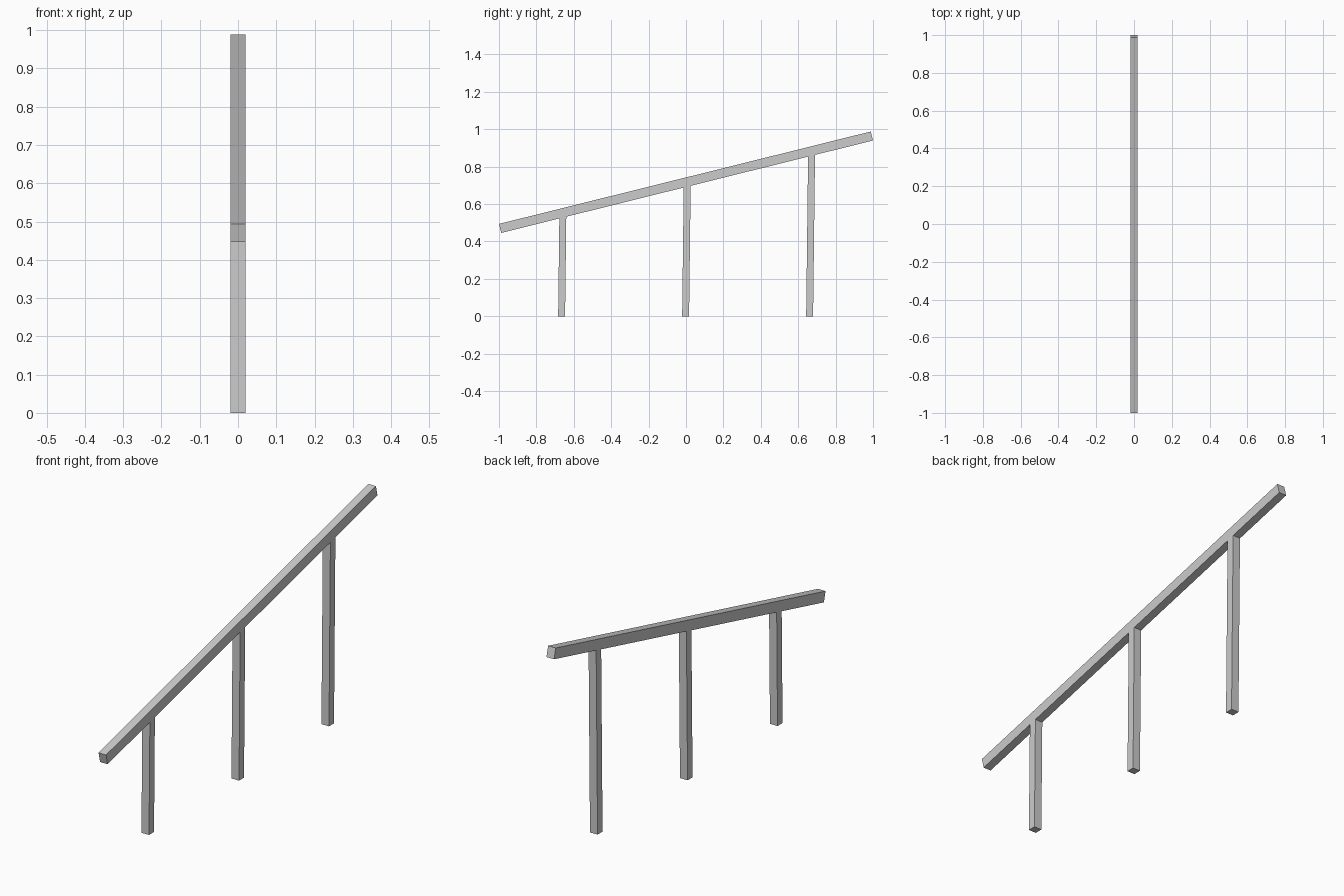
import bpy
import bmesh

if "Cube" in bpy.data.objects:
    bpy.data.objects.remove(bpy.data.objects["Cube"])

HALF_WIDTH = 0.0195                # half thickness along x
POST_HALF = 0.0185                 # half post size along y
LEAN = 0.012                       # slight lean of the posts, y per z

# Rail corners in the side (y, z) plane
low_bottom, high_bottom = (-0.988, 0.446), (1.0, 0.940)
high_top, low_top = (0.988, 0.988), (-1.0, 0.494)
slope = (high_bottom[1] - low_bottom[1]) / (high_bottom[0] - low_bottom[0])


def under_rail(y0):
    """Point where a post edge starting at (y0, 0) meets the rail underside."""
    z = (low_bottom[1] + slope * (y0 - low_bottom[0])) / (1 - slope * LEAN)
    return (y0 + LEAN * z, z)


# Side outline: rail underside with three posts hanging from it, then the top
outline = [low_bottom]
for centre in (-0.665, -0.002, 0.661):
    a, b = centre - POST_HALF, centre + POST_HALF
    outline += [under_rail(a), (a, 0), (b, 0), under_rail(b)]
outline += [high_bottom, high_top, low_top]

# Extrude the outline sideways into one solid handrail
bm = bmesh.new()
face = bm.faces.new([bm.verts.new((-HALF_WIDTH, y, z)) for y, z in outline])
side = bmesh.ops.extrude_face_region(bm, geom=[face])
moved = [v for v in side["geom"] if isinstance(v, bmesh.types.BMVert)]
bmesh.ops.translate(bm, verts=moved, vec=(2 * HALF_WIDTH, 0, 0))
if face.is_valid and len(bm.faces) < len(outline) + 2:
    bm.faces.new([v for v in face.verts])
bmesh.ops.recalc_face_normals(bm, faces=bm.faces)

mesh = bpy.data.meshes.new("handrail")
bm.to_mesh(mesh)
bm.free()
bpy.context.collection.objects.link(bpy.data.objects.new("handrail", mesh))
